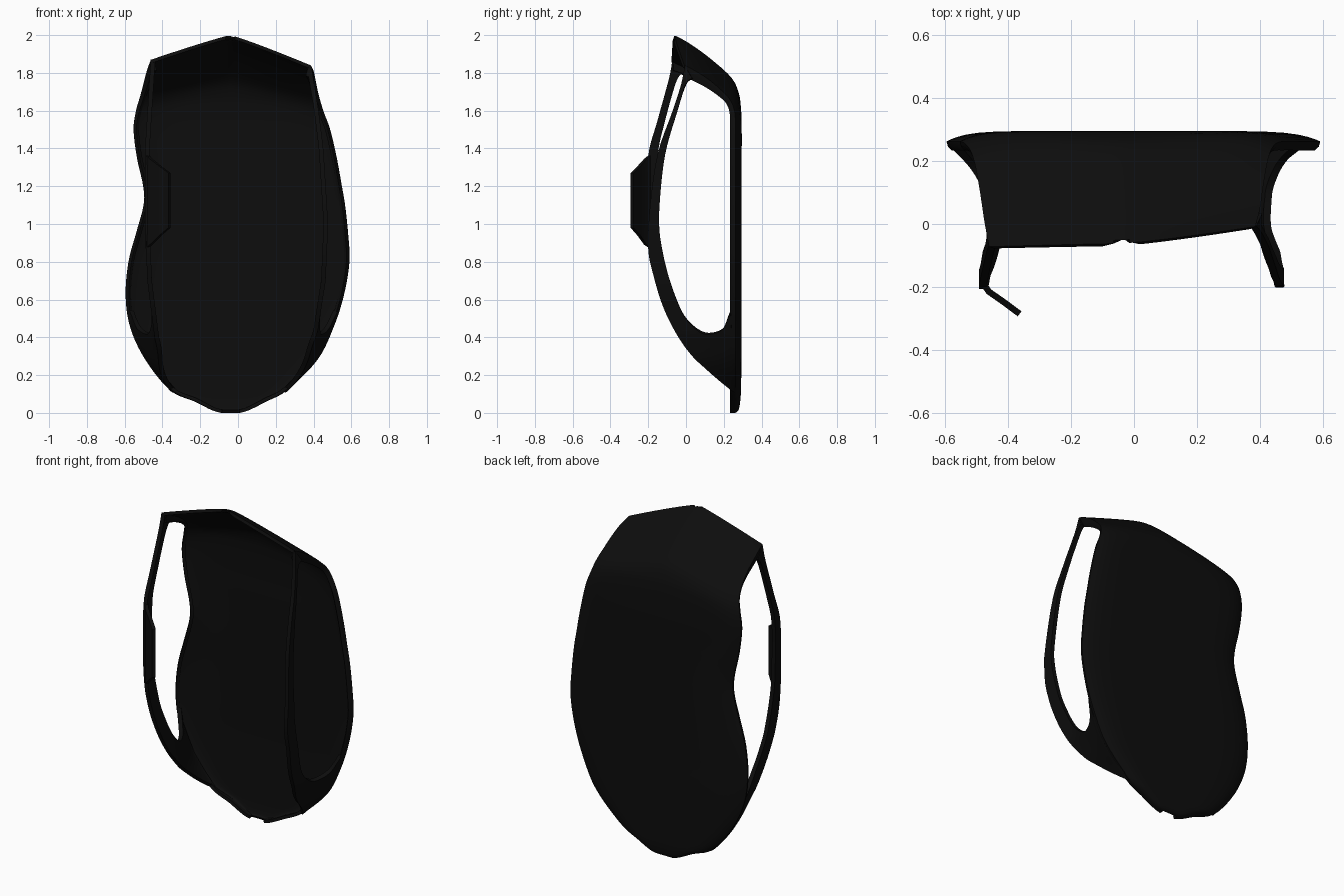
import bpy, math

black = bpy.data.materials.new("black_plastic")
black.diffuse_color = (0.004, 0.004, 0.004, 1)


def spline(pts, n=5):
    """Smooth a list of tuples with a Catmull-Rom curve."""
    out = []
    for i in range(len(pts) - 1):
        a, b, c, d = (pts[max(i - 1, 0)], pts[i], pts[i + 1], pts[min(i + 2, len(pts) - 1)])
        for k in range(n):
            t = k / n
            out.append(tuple(0.5 * (2 * q + (r - p) * t + (2 * p - 5 * q + 4 * r - s) * t * t
                                    + (3 * q - p - 3 * r + s) * t ** 3)
                             for p, q, r, s in zip(a, b, c, d)))
    return out + [tuple(pts[-1])]


def lookup(table, z):
    for (z0, x0), (z1, x1) in zip(table, table[1:]):
        if z <= z1:
            return x0 + (x1 - x0) * max(0, (z - z0) / (z1 - z0))
    return table[-1][1]


def sheet(name, grid, thickness, offset):
    """Turn rows of points into a thick smooth panel."""
    w = len(grid[0])
    verts = [p for row in grid for p in row]
    faces = [(r * w + c, (r + 1) * w + c, (r + 1) * w + c + 1, r * w + c + 1)
             for r in range(len(grid) - 1) for c in range(w - 1)]
    me = bpy.data.meshes.new(name)
    me.from_pydata(verts, [], faces)
    ob = bpy.data.objects.new(name, me)
    bpy.context.collection.objects.link(ob)
    me.materials.append(black)
    m = ob.modifiers.new("thickness", "SOLIDIFY")
    m.thickness, m.offset = thickness, offset
    bpy.ops.object.select_all(action="DESELECT")
    ob.select_set(True)
    bpy.context.view_layer.objects.active = ob
    bpy.ops.object.modifier_apply(modifier="thickness")
    bpy.ops.object.shade_smooth_by_angle(angle=math.radians(40))
    return ob


# Back panel and hood: outline of the flat part (z, left x, right x, y)
flat = [(0.0, -0.09, 0.01, 0.262), (0.015, -0.14, 0.06, 0.278), (0.06, -0.23, 0.15, 0.287),
        (0.12, -0.36, 0.26, 0.291), (0.28, -0.49, 0.42, 0.294), (0.45, -0.57, 0.505, 0.295),
        (0.62, -0.595, 0.56, 0.295), (0.8, -0.58, 0.59, 0.295), (0.95, -0.54, 0.583, 0.295),
        (1.1, -0.5, 0.567, 0.295), (1.2, -0.502, 0.55, 0.295), (1.35, -0.535, 0.523, 0.295),
        (1.5, -0.553, 0.488, 0.295)]
# left x, right x, centre y z, left edge y z, right edge y z, roundness, rim dy dz
rows = [(l, r, y, z, min(y, 0.262), z, min(y, 0.262), z, 9, -0.028, 0.0) for z, l, r, y in flat]
rows += [(-0.54, 0.455, 0.292, 1.6, 0.258, 1.6, 0.258, 1.59, 7, -0.026, -0.01),
         (-0.52, 0.435, 0.28, 1.69, 0.235, 1.67, 0.235, 1.655, 4, -0.02, -0.02),
         (-0.505, 0.422, 0.24, 1.775, 0.19, 1.725, 0.19, 1.705, 2, -0.015, -0.03),
         (-0.49, 0.41, 0.13, 1.875, 0.11, 1.785, 0.12, 1.765, 1.2, -0.01, -0.045),
         (-0.475, 0.40, 0.02, 1.955, 0.01, 1.835, 0.05, 1.81, 1.2, -0.005, -0.055),
         (-0.46, 0.385, -0.062, 2.0, -0.072, 1.87, -0.008, 1.84, 1.2, 0.0, -0.06)]
steps = [0.06, 0.15, 0.3, 0.45, 0.6, 0.72, 0.82, 0.89, 0.94, 0.98, 1.0]
smooth_rows = spline(rows)
grid = []
for i, (xl, xr, yc, zc, yl, zl, yr, zr, p, dy, dz) in enumerate(smooth_rows):
    row = []
    notch = 0.02 if i == len(smooth_rows) - 1 else 0
    for side, xe, ye, ze in ((-1, xl, yl, zl), (1, xr, yr, zr)):
        half = [(-0.04 + (xe + 0.04) * s, yc + (ye - yc) * s ** p, zc + (ze - zc) * s ** 1.1)
                for s in steps]
        half.append((xe * 0.992, ye + dy * 0.6, ze + dz * 0.5))
        half.append((xe * 0.972, ye + dy, ze + dz))
        row = half[::-1] + [(-0.04, yc + notch, zc - notch)] if side < 0 else row + half
        if side < 0:
            left = row
            row = left
    grid.append(row)
sheet("back_panel_and_hood", grid, 0.018, -1)

# Side frames: upper arm (front y z, hole y z), then shared lower arm and web
lower = [(-0.2, 0.87, -0.137, 0.93), (-0.17, 0.72, -0.1, 0.75), (-0.12, 0.56, -0.05, 0.6),
         (-0.05, 0.42, 0.0, 0.5), (0.03, 0.31, 0.07, 0.435), (0.1, 0.245, 0.13, 0.42),
         (0.18, 0.175, 0.2, 0.45), (0.255, 0.115, 0.24, 0.54)]
upper_right = [(-0.005, 1.835, 0.035, 1.77), (-0.025, 1.74, 0.0, 1.74), (-0.07, 1.6, -0.045, 1.6),
               (-0.15, 1.37, -0.11, 1.37), (-0.19, 1.1, -0.14, 1.1)]
upper_left = [(-0.072, 1.87, -0.02, 1.8), (-0.09, 1.77, -0.053, 1.75), (-0.15, 1.55, -0.11, 1.55),
              (-0.2, 1.36, -0.15, 1.36), (-0.205, 1.1, -0.15, 1.1)]
arm_right = [(0.12, 0.265), (0.3, 0.36), (0.43, 0.41), (0.7, 0.452), (1.0, 0.465),
             (1.4, 0.44), (1.6, 0.415), (1.84, 0.375)]
arm_left = [(0.12, -0.355), (0.4, -0.43), (0.7, -0.468), (1.0, -0.48), (1.4, -0.48), (1.87, -0.45)]

for name, upper, arm, col in (("right_side_frame", upper_right, arm_right, 2),
                              ("left_side_frame", upper_left, arm_left, 1)):
    edge = [(f[0], f[col] * 0.965) for f in flat]
    strip = []
    for yo, zo, yi, zi in spline(upper + lower):
        row = []
        for k in range(6):
            y, z = yo + (yi - yo) * k / 5, zo + (zi - zo) * k / 5
            t = min(max((y + 0.02) / 0.26, 0), 1) ** 1.5
            row.append((lookup(arm, z) * (1 - t) + lookup(edge, z) * t, y, z))
        strip.append(row)
    sheet(name, strip, 0.024, 0)

# Thumb tab on the left arm
tab = []
for x, y, z0, z1 in ((-0.482, -0.185, 0.87, 1.37), (-0.46, -0.215, 0.89, 1.345),
                     (-0.41, -0.25, 0.94, 1.305), (-0.363, -0.285, 0.98, 1.27)):
    tab.append([(x, y, z0 + (z1 - z0) * k / 4) for k in range(5)])
sheet("thumb_tab", tab, 0.02, 0)
